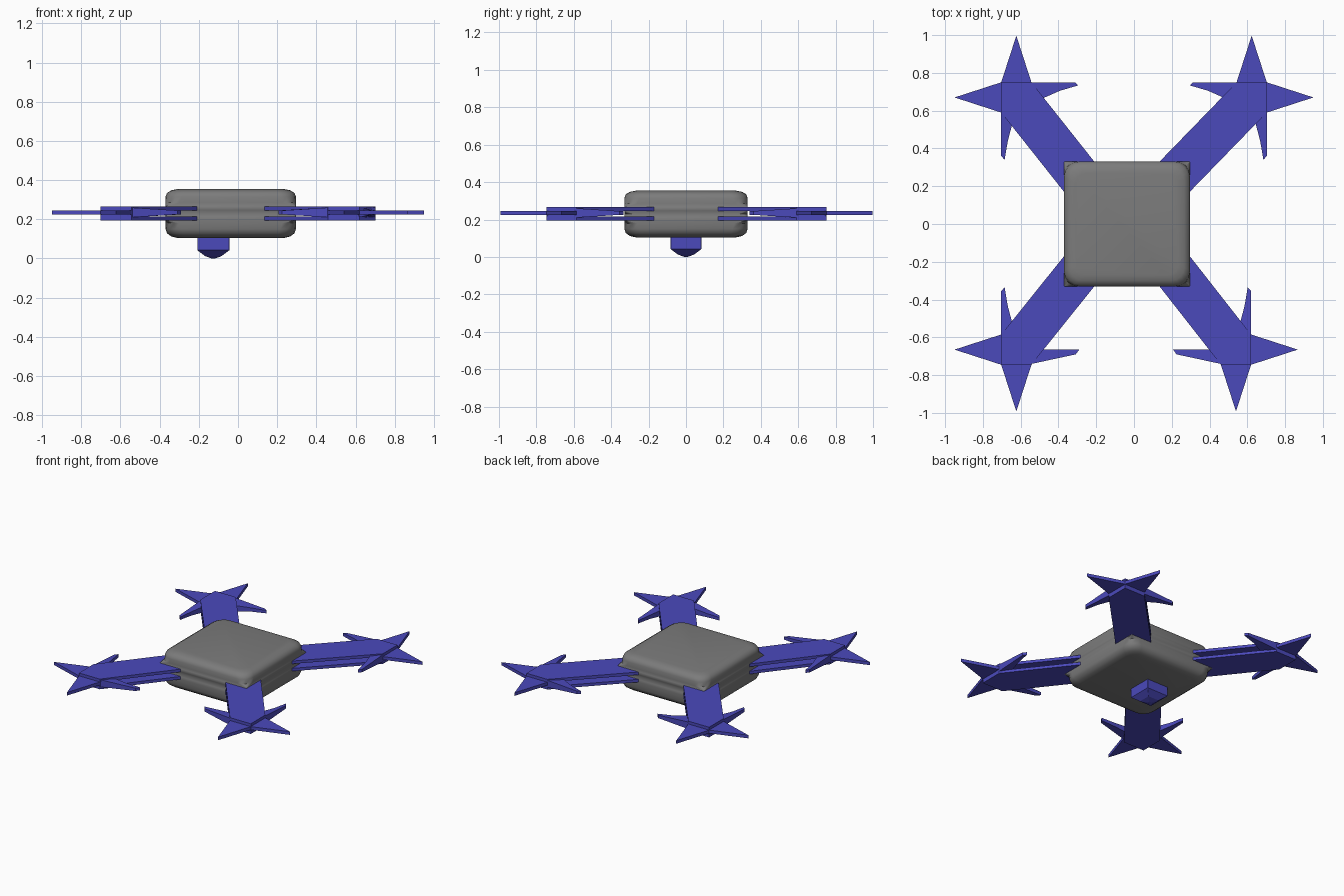
import bpy, bmesh, math

if "Cube" in bpy.data.objects:
    bpy.data.objects.remove(bpy.data.objects["Cube"], do_unlink=True)


def material(name, rgb):
    m = bpy.data.materials.new(name)
    m.use_nodes = True
    m.diffuse_color = (*rgb, 1)
    m.node_tree.nodes["Principled BSDF"].inputs["Base Color"].default_value = (*rgb, 1)
    return m


GREY = material("body grey", (0.2, 0.2, 0.2))
BLUE = material("arm blue", (0.07, 0.067, 0.5))
MID = 0.23       # height of the arm centre line
W = 0.16         # size of the arm ends


def finish(name, bm, mat, smooth=None):
    bmesh.ops.recalc_face_normals(bm, faces=bm.faces[:])
    mesh = bpy.data.meshes.new(name)
    bm.to_mesh(mesh)
    bm.free()
    mesh.materials.append(mat)
    ob = bpy.data.objects.new(name, mesh)
    bpy.context.collection.objects.link(ob)
    if smooth:
        bpy.ops.object.select_all(action="DESELECT")
        ob.select_set(True)
        bpy.context.view_layer.objects.active = ob
        bpy.ops.object.shade_smooth_by_angle(angle=math.radians(smooth))
    return ob


def loft(bm, rings):
    """Skin a stack of equal-length point rings and cap both ends."""
    loops = [[bm.verts.new(p) for p in ring] for ring in rings]
    n = len(loops[0])
    for a, b in zip(loops, loops[1:]):
        for i in range(n):
            j = (i + 1) % n
            bm.faces.new((a[i], a[j], b[j], b[i]))
    bm.faces.new(loops[0])
    bm.faces.new(loops[-1])


def slab(bm, outline, low, high):
    loft(bm, [[(x, y, low) for x, y in outline], [(x, y, high) for x, y in outline]])


def wedge(bm, outline, halves):
    """Flat plate whose half thickness varies from point to point."""
    loft(bm, [[(x, y, MID + 0.005 + s * h) for (x, y), h in zip(outline, halves)]
              for s in (-1, 1)])


def rounded_ring(cx, hx, hy, r, z, steps=4):
    pts = []
    for q, (sx, sy) in enumerate(((1, 1), (-1, 1), (-1, -1), (1, -1))):
        for k in range(steps + 1):
            a = math.pi / 2 * (q + k / steps)
            pts.append((cx + sx * (hx - r) + r * math.cos(a),
                        sy * (hy - r) + r * math.sin(a), z))
    return pts


# Body: rounded shell flaring into sharp corners where the arms join
bm = bmesh.new()
profile = [(0.105, 0.06, 0.06), (0.112, 0.03, 0.07), (0.128, 0.008, 0.08),
           (0.15, 0, 0.08), (0.18, 0, 0.07), (0.195, 0, 0.004), (0.213, 0, 0.004),
           (0.23, 0.002, 0.05), (0.247, 0, 0.004), (0.267, 0, 0.004), (0.285, 0, 0.07),
           (0.315, 0, 0.08), (0.335, 0.008, 0.08), (0.348, 0.03, 0.07), (0.354, 0.06, 0.06)]
loft(bm, [rounded_ring(-0.037, 0.333 - inset, 0.33 - inset, r, z)
          for z, inset, r in profile])
finish("body", bm, GREY, 40)

# Camera pod under the body
bm = bmesh.new()
loft(bm, [rounded_ring(-0.126, h, h, 0.001, z, 1)
          for z, h in ((0.12, 0.082), (0.042, 0.082), (0.012, 0.042), (0, 0.008))])
finish("camera_pod", bm, BLUE)


def arm(label, sx, sy, root, hub):
    (rx, ry), (hx, hy) = root, hub

    def place(pts, origin=hub):
        return [(sx * (origin[0] + x), sy * (origin[1] + y)) for x, y in pts]

    # Twin arm plates with an open slot between them
    bm = bmesh.new()
    outline = place([(0, -W), (0, 0), (-W, 0)]) + place([(-W, 0), (0, -W)], root)
    slab(bm, outline, 0.195, 0.215)
    slab(bm, outline, 0.246, 0.266)
    finish(label + "_arm_plates", bm, BLUE)

    # Solid block closing the arm end
    bm = bmesh.new()
    slab(bm, place([(-0.001, -W), (-0.001, -0.001), (-W, -0.001),
                    (-W - 0.05, -0.06), (-0.05, -W - 0.06)]), 0.21, 0.25)
    finish(label + "_arm_hub", bm, BLUE)

    # Outward spikes
    bm = bmesh.new()
    for pts in ([(0, -W), (0.247, -W / 2), (0, 0), (-0.03, -W / 2)],
                [(-W, 0), (-W / 2, 0.247), (0, 0), (-W / 2, -0.03)]):
        wedge(bm, place(pts), [0.011] * 4)
    finish(label + "_outer_spikes", bm, BLUE)

    # Inward blades, thinning towards the tip
    bm = bmesh.new()
    if sy > 0:
        side = [(-0.14, 0), (-0.39, 0), (-0.408, -0.016), (-0.31, -0.045), (-0.14, -0.12)]
    else:
        side = [(-0.14, 0), (-0.395, -0.055), (-0.413, -0.08), (-0.31, -0.08), (-0.14, -0.08)]
    along = [(0, -0.14), (0, -0.39), (-0.018, -0.41), (-0.035, -0.31), (-0.08, -0.14)]
    for pts in (side, along):
        wedge(bm, place(pts), [0.026, 0.01, 0.01, 0.013, 0.026])
    finish(label + "_inner_blades", bm, BLUE)


# Four arms; the front left one is a little shorter
LONG, SHORT = (0.703, 0.75), (0.62, 0.745)
arm("back_left", 1, 1, (0.295, 0.33), LONG)
arm("back_right", -1, 1, (0.37, 0.33), LONG)
arm("front_left", 1, -1, (0.295, 0.33), SHORT)
arm("front_right", -1, -1, (0.37, 0.33), (0.703, 0.745))
